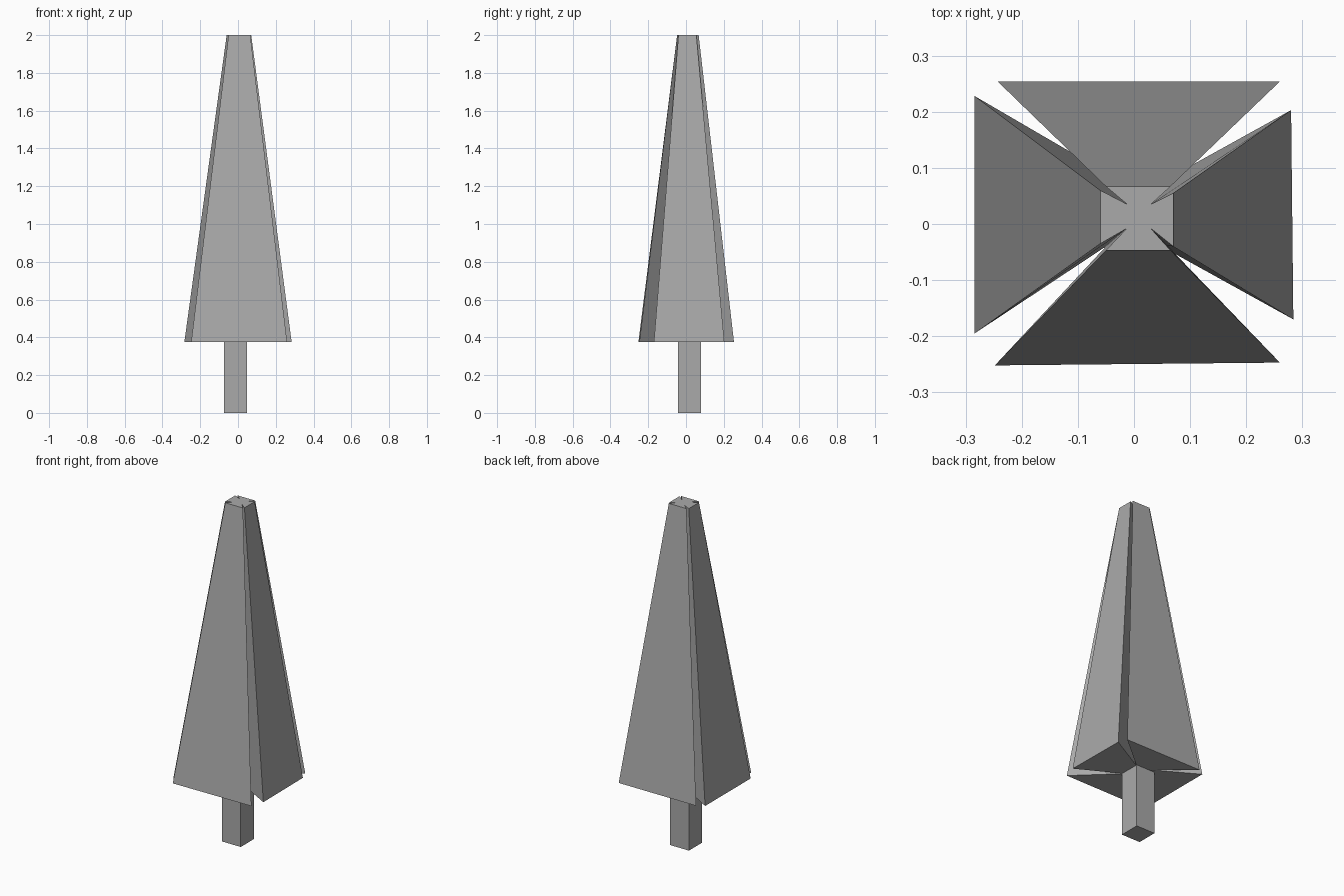
import bpy
import bmesh

# Remove the default cube
default_cube = bpy.data.objects.get("Cube")
if default_cube:
    bpy.data.objects.remove(default_cube, do_unlink=True)


def make_material(name, color):
    material = bpy.data.materials.new(name)
    material.use_nodes = True
    material.diffuse_color = color
    shader = next(node for node in material.node_tree.nodes
                  if node.type == "BSDF_PRINCIPLED")
    shader.inputs["Base Color"].default_value = color
    return material


def loft(name, lower, upper, bottom, top, material):
    """Join two matching counter-clockwise outlines into a closed solid."""
    mesh = bpy.data.meshes.new(name)
    bm = bmesh.new()
    low = [bm.verts.new((x, y, bottom)) for x, y in lower]
    high = [bm.verts.new((x, y, top)) for x, y in upper]
    count = len(low)
    for i in range(count):
        following = (i + 1) % count
        bm.faces.new((low[i], low[following], high[following], high[i]))
    bm.faces.new(list(reversed(low)))
    bm.faces.new(high)
    bmesh.ops.recalc_face_normals(bm, faces=bm.faces[:])
    bm.to_mesh(mesh)
    bm.free()
    mesh.materials.append(material)
    obj = bpy.data.objects.new(name, mesh)
    bpy.context.collection.objects.link(obj)
    return obj


grey = make_material("plain grey", (0.4, 0.4, 0.4, 1))

# Foliage: four flaring sides with a deep crease at each corner.
# Each row is one side's two outer corners, then the crease after it.
foliage_base = [
    (-0.248, -0.252), (0.26, -0.247), (0.04, -0.035),
    (0.284, -0.17), (0.28, 0.203), (0.04, 0.07),
    (0.26, 0.254), (-0.243, 0.254), (-0.03, 0.08),
    (-0.284, 0.228), (-0.284, -0.195), (-0.05, -0.04),
]
foliage_tip = [
    (-0.05, -0.047), (0.065, -0.047), (0.03, -0.008),
    (0.07, -0.04), (0.07, 0.055), (0.03, 0.035),
    (0.065, 0.067), (-0.05, 0.067), (-0.012, 0.035),
    (-0.06, 0.06), (-0.06, -0.035), (-0.013, -0.008),
]
loft("foliage", foliage_base, foliage_tip, 0.375, 2, grey)

# Trunk: square post reaching just inside the foliage
trunk_outline = [(-0.075, -0.043), (0.048, -0.043),
                 (0.048, 0.08), (-0.075, 0.08)]
loft("trunk", trunk_outline, trunk_outline, 0, 0.38, grey)
